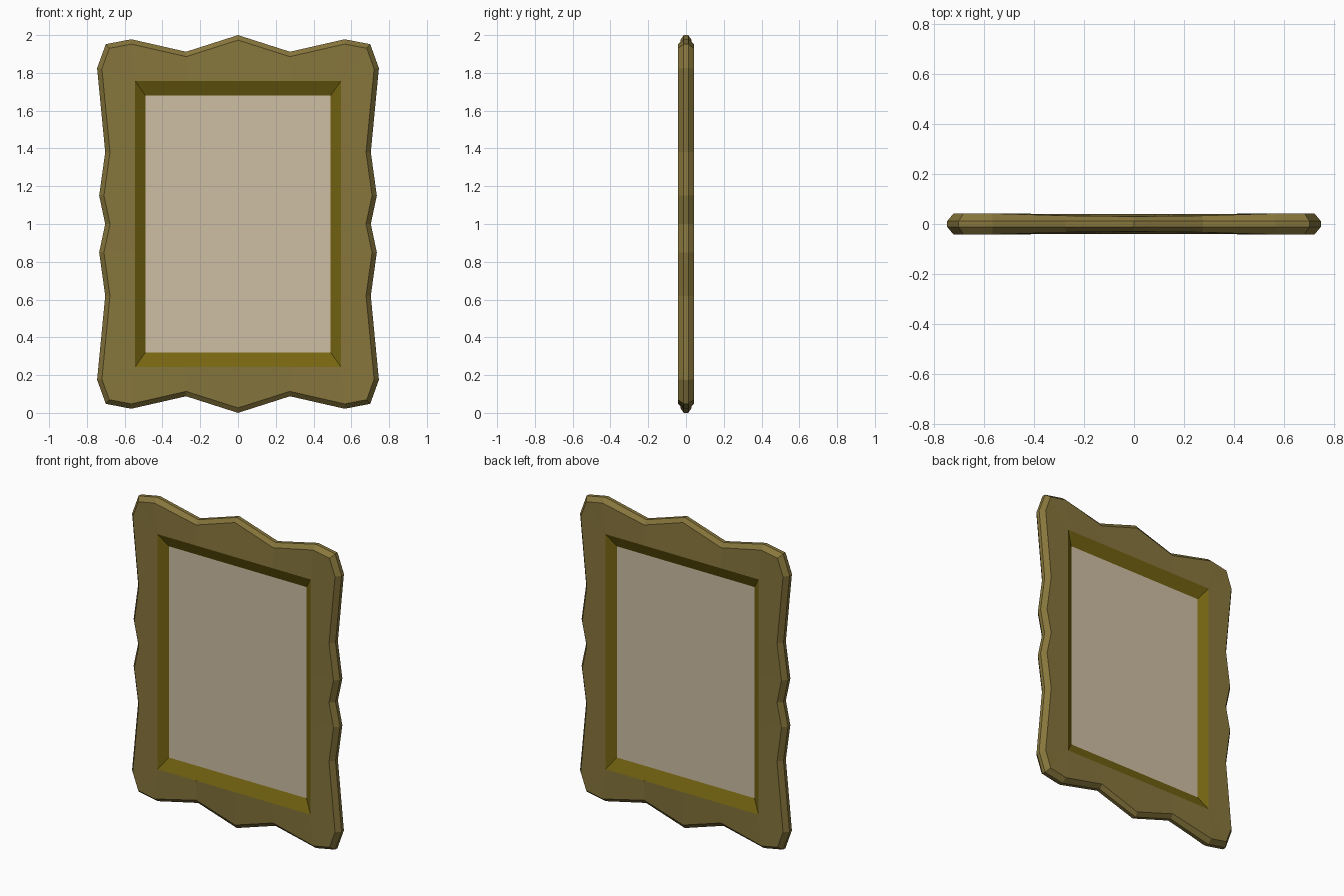
import bpy, bmesh
from mathutils import Vector

if "Cube" in bpy.data.objects:
    bpy.data.objects.remove(bpy.data.objects["Cube"])

CZ = 1.0                      # height of the frame centre
OPEN = (0.545, 0.757)         # half size of the frame opening
PIC = (0.49, 0.68)            # half size of the visible picture


def material(name, rgb):
    m = bpy.data.materials.new(name)
    m.diffuse_color = (*rgb, 1)
    m.use_nodes = True
    m.node_tree.nodes["Principled BSDF"].inputs["Base Color"].default_value = m.diffuse_color
    return m


def finish(bm, name, mat):
    bmesh.ops.remove_doubles(bm, verts=bm.verts, dist=1e-5)
    bmesh.ops.recalc_face_normals(bm, faces=bm.faces)
    me = bpy.data.meshes.new(name)
    bm.to_mesh(me)
    bm.free()
    me.materials.append(mat)
    ob = bpy.data.objects.new(name, me)
    bpy.context.collection.objects.link(ob)
    return ob


def ring_strip(name, rings, mat, closed=False):
    """Skin consecutive rings of (x, y, z-from-centre) points."""
    bm = bmesh.new()
    rows = [[bm.verts.new((x, y, z + CZ)) for x, y, z in r] for r in rings]
    n = len(rows[0])
    pairs = list(zip(rows, rows[1:])) + ([(rows[-1], rows[0])] if closed else [])
    for a, b in pairs:
        for i in range(n):
            j = (i + 1) % n
            pts = [a[i], a[j], b[j], b[i]]
            # collapsed corner quads become triangles
            if (pts[2].co - pts[3].co).length < 1e-6:
                pts.pop(3)
            elif (pts[0].co - pts[1].co).length < 1e-6:
                pts.pop(1)
            bm.faces.new(pts)
    return finish(bm, name, mat)


def inset(pts, d):
    """Offset a clockwise outline inwards by d."""
    out = []
    for i, p in enumerate(pts):
        a = (p - pts[i - 1]).normalized()
        b = (pts[(i + 1) % len(pts)] - p).normalized()
        na, nb = Vector((a.y, -a.x)), Vector((b.y, -b.x))
        out.append(p + (na + nb) * d / (1 + na.dot(nb)))
    return out


# wavy outline: one quarter mirrored to the full loop, clockwise from top
quarter = [(0, 1.0), (0.275, 0.912), (0.565, 0.978), (0.70, 0.952),
           (0.746, 0.825), (0.703, 0.38), (0.735, 0.15), (0.703, 0)]
half = quarter + [(x, -z) for x, z in quarter[-2::-1]]
outline = [Vector(p) for p in half + [(-x, z) for x, z in half[-2:0:-1]]]
face_edge = inset(outline, 0.025)


def clamp(v, lim):
    return max(-lim, min(lim, v))


def face_y(p):
    # rim is a little thinner at the crests of the top and bottom
    if abs(p.y) > 0.8 and abs(p.x) < 0.4:
        return 0.03 if abs(p.x) < 0.1 else 0.033
    return 0.042


outer = lambda s: [(p.x, s * 0.012, p.y) for p in outline]
face = lambda s: [(p.x, s * face_y(p), p.y) for p in face_edge]
inner = lambda s: [(clamp(p.x, OPEN[0]), s * 0.04, clamp(p.y, OPEN[1])) for p in outline]

gold = material("old_gold", (0.24, 0.18, 0.045))
dark = material("dark_gold", (0.18, 0.13, 0.006))
paper = material("canvas", (0.62, 0.52, 0.37))

# carved frame with bevelled rim, same on both sides
ring_strip("frame", [inner(-1), face(-1), outer(-1), outer(1), face(1), inner(1)], gold)


# sloping inner lip on each side
def rect(half_size, y):
    w, h = half_size
    return [(-w, y, h), (w, y, h), (w, y, -h), (-w, y, -h)]


for name, s in (("front_lip", -1), ("back_lip", 1)):
    ring_strip(name, [rect(OPEN, s * 0.04), rect(PIC, s * 0.004)], dark)

# thin picture panel
bm = bmesh.new()
bmesh.ops.create_cube(bm, size=1)
for v in bm.verts:
    v.co = (v.co.x * 2 * PIC[0], v.co.y * 0.008, v.co.z * 2 * PIC[1] + CZ)
finish(bm, "picture_panel", paper)
